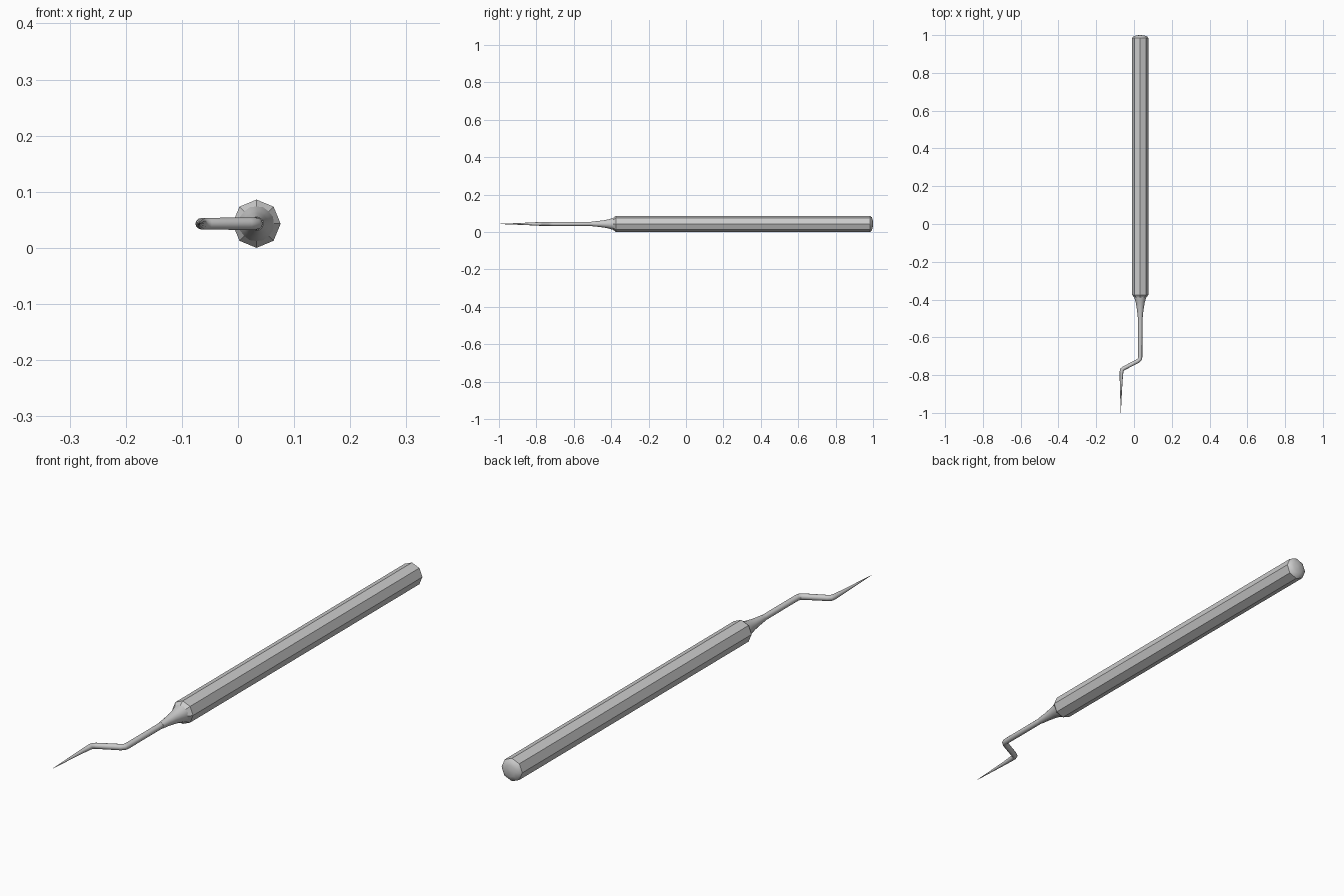
import bpy, bmesh, math
from mathutils import Vector

if "Cube" in bpy.data.objects:
    bpy.data.objects.remove(bpy.data.objects["Cube"])

CX, CZ = 0.033, 0.043


def loft(name, path, sides, angle=35):
    """Skin rings along a flat path of (x, y, radius) at height CZ."""
    bm = bmesh.new()
    pts = [Vector((x, y, CZ)) for x, y, r in path]
    rings = []
    for i, p in enumerate(pts):
        a = (p - pts[i - 1]).normalized() if i else Vector()
        b = (pts[i + 1] - p).normalized() if i < len(pts) - 1 else Vector()
        t = (a + b).normalized()
        side = Vector((-t.y, t.x, 0))
        r = path[i][2]
        ring = []
        for k in range(sides):
            w = 2 * math.pi * k / sides
            ring.append(bm.verts.new(p + side * r * math.cos(w) + Vector((0, 0, r * math.sin(w)))))
        rings.append(ring)
    for r0, r1 in zip(rings, rings[1:]):
        for k in range(sides):
            j = (k + 1) % sides
            bm.faces.new((r0[k], r0[j], r1[j], r1[k]))
    bm.faces.new(rings[0][::-1])
    bm.faces.new(rings[-1])
    bmesh.ops.recalc_face_normals(bm, faces=bm.faces)
    mesh = bpy.data.meshes.new(name)
    bm.to_mesh(mesh)
    bm.free()
    obj = bpy.data.objects.new(name, mesh)
    bpy.context.collection.objects.link(obj)
    bpy.ops.object.select_all(action='DESELECT')
    obj.select_set(True)
    bpy.context.view_layer.objects.active = obj
    bpy.ops.object.shade_smooth_by_angle(angle=math.radians(angle))
    return obj


# octagonal grip with a chamfered front and a shallow domed end
loft("handle", [(CX, y, r) for y, r in (
    (-0.392, 0.030), (-0.375, 0.043), (0.985, 0.043),
    (0.993, 0.036), (0.998, 0.022), (1.0, 0.004))], 8)

# flared collar between grip and shank
loft("collar", [(CX, y, r) for y, r in (
    (-0.385, 0.032), (-0.395, 0.030), (-0.415, 0.024), (-0.44, 0.0195),
    (-0.47, 0.0155), (-0.505, 0.012))], 16)

# cranked shank ending in a needle tip
loft("shank_and_tip", [
    (CX, -0.49, 0.011), (CX, -0.705, 0.011), (CX - 0.003, -0.717, 0.011),
    (CX - 0.014, -0.726, 0.011), (-0.052, -0.763, 0.0105),
    (-0.062, -0.770, 0.0105), (-0.066, -0.782, 0.010),
    (-0.068, -0.83, 0.0075), (-0.069, -0.90, 0.0045), (-0.070, -1.0, 0.0005)], 12, 40)
